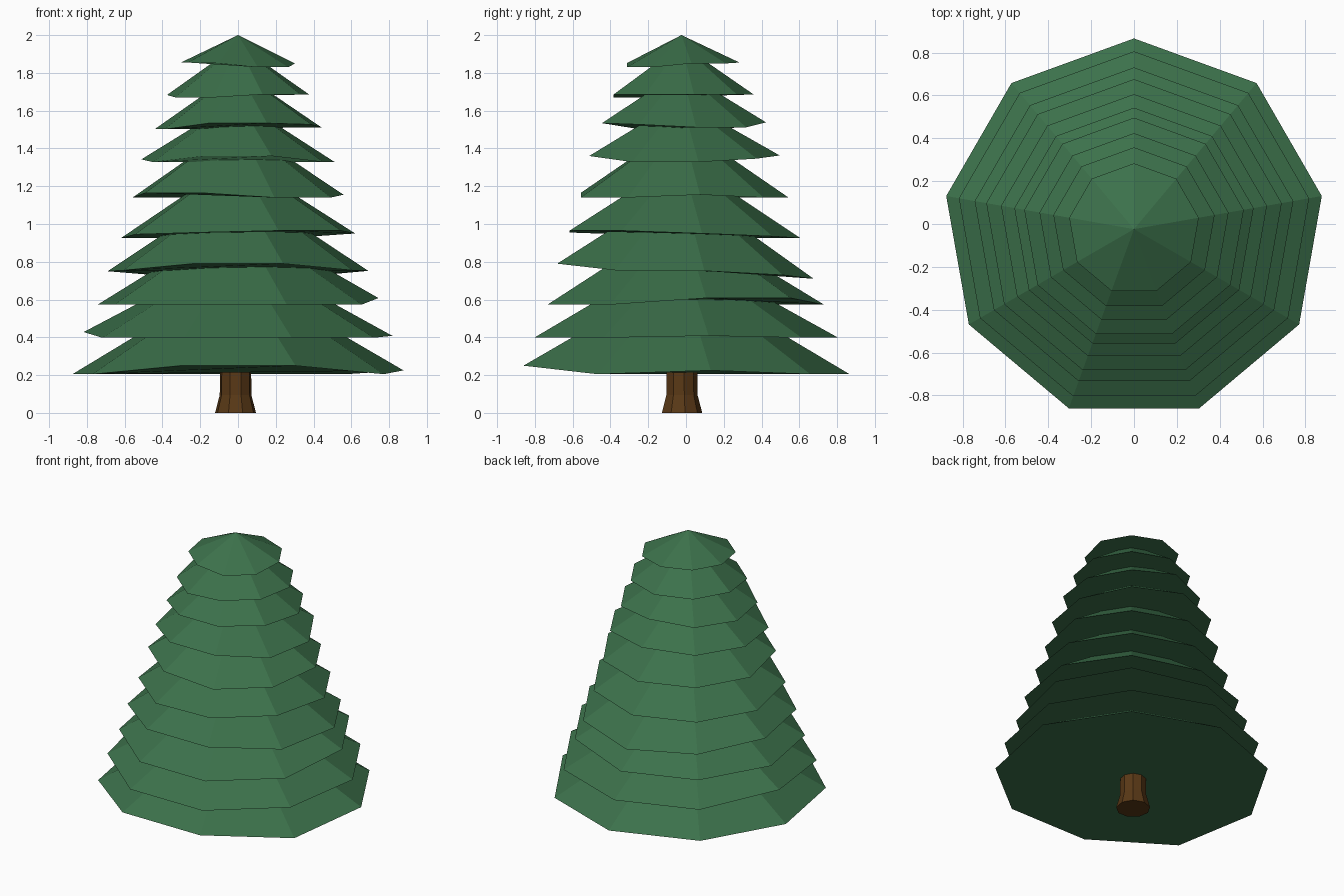
import bpy
import bmesh
from math import cos, sin, radians

SIDES = 9
AXIS_Y = -0.024

cube = bpy.data.objects.get("Cube")
if cube:
    bpy.data.objects.remove(cube, do_unlink=True)


def make_material(name, rgb):
    mat = bpy.data.materials.new(name)
    mat.use_nodes = True
    color = (*rgb, 1.0)
    mat.diffuse_color = color
    mat.node_tree.nodes["Principled BSDF"].inputs["Base Color"].default_value = color
    return mat


def ring(bm, radius, z, x=0.0, lifts=None):
    """Ring of corners, starting at the back and turning towards the right."""
    lifts = lifts or {}
    corners = []
    for i in range(SIDES):
        a = radians(90 + i * 360 / SIDES)
        corners.append(bm.verts.new((x + radius * cos(a),
                                     AXIS_Y + radius * sin(a),
                                     z + lifts.get(i, 0.0))))
    return corners


def finish(bm, name, mat):
    bmesh.ops.recalc_face_normals(bm, faces=bm.faces)
    mesh = bpy.data.meshes.new(name)
    bm.to_mesh(mesh)
    bm.free()
    mesh.materials.append(mat)
    obj = bpy.data.objects.new(name, mesh)
    bpy.context.collection.objects.link(obj)
    return obj


def branch_tier(name, radius, z, height, lifts, mat):
    """Closed cone whose rim corners are lifted unevenly."""
    bm = bmesh.new()
    rim = ring(bm, radius, z, lifts=lifts)
    tip = bm.verts.new((0, AXIS_Y, z + height))
    for i in range(SIDES):
        bm.faces.new((rim[i], rim[(i + 1) % SIDES], tip))
    bm.faces.new(rim[::-1])
    finish(bm, name, mat)


def trunk(profile, mat):
    bm = bmesh.new()
    rings = [ring(bm, r, z, x=-0.013) for r, z in profile]
    for low, high in zip(rings, rings[1:]):
        for i in range(SIDES):
            j = (i + 1) % SIDES
            bm.faces.new((low[i], low[j], high[j], high[i]))
    bm.faces.new(rings[0][::-1])
    bm.faces.new(rings[-1])
    finish(bm, "trunk", mat)


needle_green = make_material("needle green", (0.045, 0.165, 0.07))
bark_brown = make_material("bark brown", (0.10, 0.04, 0.008))

# Trunk with a flared foot
trunk([(0.11, 0.0), (0.085, 0.095), (0.083, 0.4)], bark_brown)

# Branch tiers from bottom to top: radius, rim height, cone height, lifted corners
tiers = [
    (0.89, 0.205, 0.53, {4: 0.045, 5: 0.045, 7: 0.02}),
    (0.83, 0.398, 0.46, {2: 0.03, 7: 0.01}),
    (0.755, 0.573, 0.46, {7: 0.035, 8: 0.035}),
    (0.70, 0.71, 0.5, {1: 0.02, 2: 0.04, 3: 0.045, 4: 0.08,
                       5: 0.08, 6: 0.045, 7: 0.042, 8: 0.02}),
    (0.63, 0.925, 0.42, {3: 0.02, 4: 0.03, 5: 0.04, 6: 0.04, 7: 0.025, 8: 0.01}),
    (0.567, 1.14, 0.39, {3: 0.025, 4: 0.025, 7: 0.015}),
    (0.52, 1.328, 0.33, {0: 0.035, 1: 0.02, 2: 0.014, 4: 0.032, 5: 0.032, 8: 0.018}),
    (0.448, 1.502, 0.31, {0: 0.036, 1: 0.01, 4: 0.032, 5: 0.032,
                          6: 0.025, 7: 0.01, 8: 0.01}),
    (0.382, 1.67, 0.28, {0: 0.016, 1: 0.013, 2: 0.013, 5: 0.016,
                         6: 0.016, 7: 0.016, 8: 0.016}),
    (0.307, 1.83, 0.17, {0: 0.025, 1: 0.025, 2: 0.025, 3: 0.025,
                         4: 0.022, 7: 0.02, 8: 0.02}),
]
for n, (radius, z, height, lifts) in enumerate(tiers, 1):
    branch_tier(f"branch_tier_{n}", radius, z, height, lifts, needle_green)
